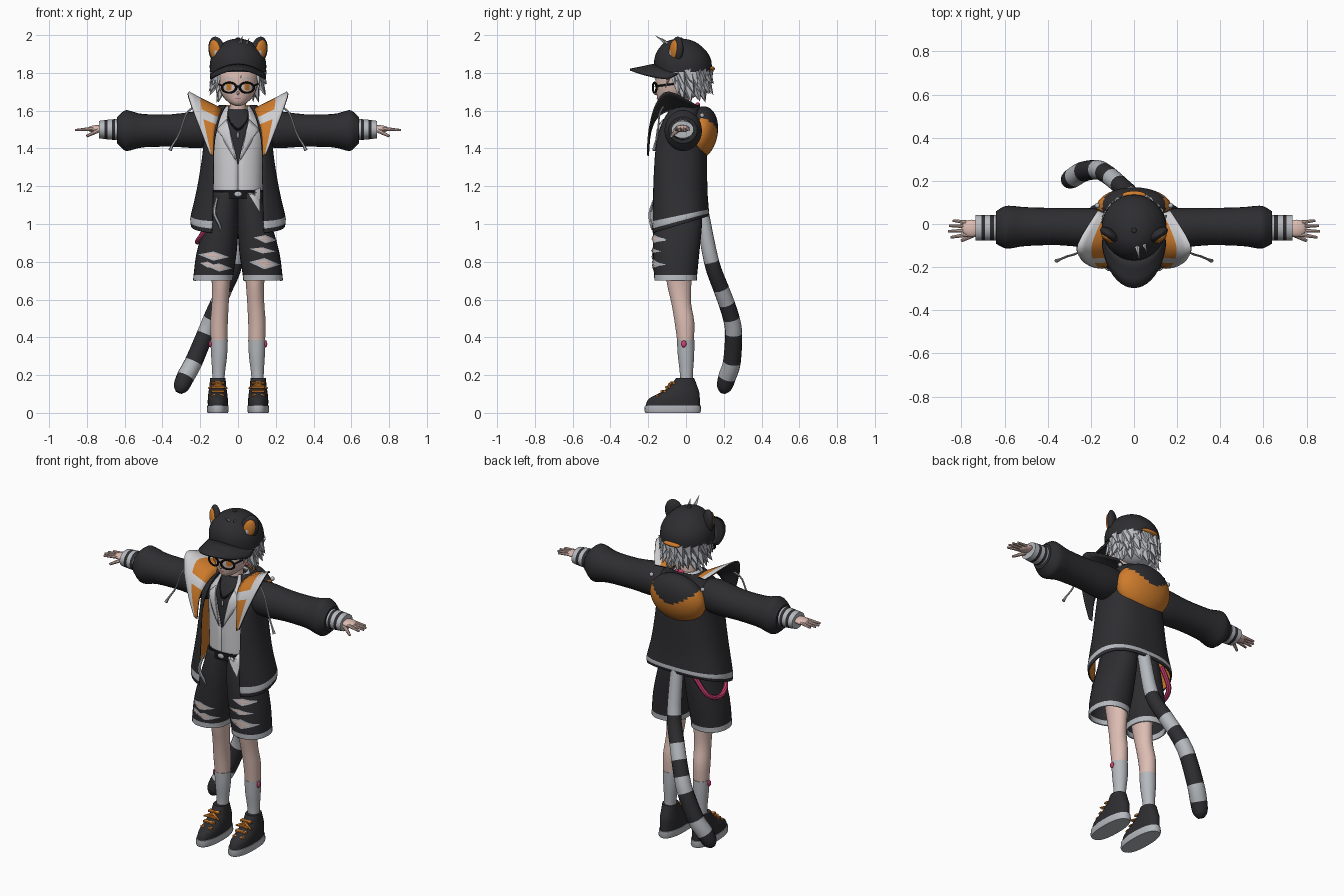
import bpy, bmesh, random
from math import sin, cos, pi, asin, radians, copysign
from mathutils import Vector, Matrix, Euler
from mathutils.bvhtree import BVHTree

random.seed(4)
if "Cube" in bpy.data.objects:
    bpy.data.objects.remove(bpy.data.objects["Cube"])

COLOURS = {"black_cloth": (.027, .027, .031), "light_grey": (.46, .48, .51),
           "white_shirt": (.62, .62, .64), "orange": (.62, .2, .025),
           "skin": (.72, .51, .45), "pink": (.6, .05, .16),
           "hair_grey": (.5, .51, .55), "frame_black": (.008, .008, .01)}
MATS = {}
for key, rgb in COLOURS.items():
    m = bpy.data.materials.new(key)
    m.use_nodes = True
    m.diffuse_color = (*rgb, 1)
    m.node_tree.nodes["Principled BSDF"].inputs["Base Color"].default_value = (*rgb, 1)
    MATS[key] = m
TREES = {}


def finish(name, bm, mats, mirror=False, solid=0, lining=0):
    """Turn a bmesh into a smooth object, optionally mirrored and thickened."""
    TREES[name] = BVHTree.FromBMesh(bm)
    me = bpy.data.meshes.new(name)
    bm.to_mesh(me)
    bm.free()
    ob = bpy.data.objects.new(name, me)
    bpy.context.collection.objects.link(ob)
    for k in mats.split():
        me.materials.append(MATS[k])
    if solid:
        mod = ob.modifiers.new("thickness", "SOLIDIFY")
        mod.thickness, mod.offset, mod.material_offset = solid, -1, lining
    if mirror:
        ob.modifiers.new("mirror", "MIRROR").use_clip = False
    bpy.ops.object.select_all(action="DESELECT")
    ob.select_set(True)
    bpy.context.view_layer.objects.active = ob
    bpy.ops.object.shade_smooth_by_angle(angle=radians(40))
    return ob


def smooth(pts, sub):
    """Catmull-Rom interpolation of equal-length tuples."""
    out = []
    for i in range(len(pts) - 1):
        a, b, c, d = (pts[max(0, min(len(pts) - 1, i + k))] for k in (-1, 0, 1, 2))
        for s in range(sub):
            t = s / sub
            out.append([q + .5 * t * (r - p + t * (2*p - 5*q + 4*r - w + t * (3*(q - r) + w - p)))
                        for p, q, r, w in zip(a, b, c, d)])
    return out + [list(pts[-1])]


def skin_rows(rows, closed, caps=False, rule=None, sub=1):
    bm = bmesh.new()
    vs = [[bm.verts.new(p) for p in row] for row in rows]
    n = len(vs[0])
    for i in range(len(vs) - 1):
        for j in range(n if closed else n - 1):
            k = (j + 1) % n
            f = bm.faces.new((vs[i][j], vs[i][k], vs[i+1][k], vs[i+1][j]))
            if rule:
                f.material_index = int(rule(i // sub, j))
    if caps:
        bm.faces.new(vs[0][::-1])
        top = bm.faces.new(vs[-1])
        if rule:
            top.material_index = int(rule((len(vs) - 2) // sub, 0))
    return bm


def loft(name, secs, mats, axis="z", n=28, p=1, sub=3, caps=True, rule=None, warp=None, **kw):
    """Sections: position, centre a, centre b, radius a, radius b[, front gap]."""
    opened, rows = len(secs[0]) == 6, []
    for sec in smooth(secs, sub):
        t, a, b, ra, rb = sec[:5]
        s0 = asin(max(0, min(.98, sec[5] / ra)) ** (1 / p)) if opened else 0
        row = []
        for j in range(n):
            u = s0 + (2*pi - 2*s0) * j / (n - 1 if opened else n)
            q = (a + ra * copysign(abs(sin(u)) ** p, sin(u)),
                 b - rb * copysign(abs(cos(u)) ** p, cos(u)), t)
            q = Vector(q if axis == "z" else (q[2], q[0], q[1]))
            row.append(warp(q) if warp else q)
        rows.append(row)
    return finish(name, skin_rows(rows, not opened, caps and not opened, rule, sub), mats, **kw)


def sweep(name, path, mats, n=12, sub=4, rule=None, **kw):
    """Round tube along points of x, y, z, radius."""
    pts = smooth(path, sub)
    rows = []
    for i, q in enumerate(pts):
        tan = Vector(pts[min(i + 1, len(pts) - 1)][:3]) - Vector(pts[max(i - 1, 0)][:3])
        rot = Vector((0, 0, -1)).rotation_difference(tan)
        rows.append([Vector(q[:3]) + rot @ Vector((cos(2*pi*j/n), -sin(2*pi*j/n), 0)) * q[3]
                     for j in range(n)])
    return finish(name, skin_rows(rows, True, True, rule, sub), mats, **kw)


def decal(name, low, high, target, mat, off=.004, n=10, **kw):
    """Thin patch between two x-z lines, laid on the front of a target."""
    def at(line, t):
        f = t * (len(line) - 1)
        i = min(int(f), len(line) - 2)
        return Vector(line[i]).lerp(Vector(line[i + 1]), f - i)
    rows = []
    for r in range(5):
        row = []
        for j in range(n + 1):
            x, z = at(low, j / n).lerp(at(high, j / n), r / 4)
            hit = TREES[target].ray_cast(Vector((abs(x), -2, z)), Vector((0, 1, 0)))[0]
            row.append((x, (hit.y if hit else -.1) - off, z))
        rows.append(row)
    return finish(name, skin_rows(rows, False), mat, **kw)


def cone(bm, p0, p1, r0, r1=0, seg=5):
    p0, p1 = Vector(p0), Vector(p1)
    rot = (p1 - p0).to_track_quat("Z", "Y").to_matrix().to_4x4()
    bmesh.ops.create_cone(bm, cap_ends=True, segments=seg, radius1=r0, radius2=r1,
                          depth=(p1 - p0).length, matrix=Matrix.Translation((p0 + p1) / 2) @ rot)


def ball(bm, loc, size, rot=(0, 0, 0), seg=24):
    mat = Matrix.LocRotScale(Vector(loc), Euler([radians(a) for a in rot]), Vector(size))
    bmesh.ops.create_uvsphere(bm, u_segments=seg, v_segments=seg, radius=1, matrix=mat)


def ball_part(name, loc, size, mats, rot=(0, 0, 0), rule=None, **kw):
    bm = bmesh.new()
    ball(bm, loc, size, rot, 32)
    if rule:
        for f in bm.faces:
            f.material_index = int(rule(f.calc_center_median()))
    return finish(name, bm, mats, **kw)


# Shoes, socks and legs
loft("shoe_sole", [(0, .107, -.07, .054, .145), (.01, .107, -.07, .058, .15), (.04, .107, -.07, .056, .148)],
     "light_grey", p=.85, sub=1, mirror=True)
loft("shoe_upper", [(.04, .107, -.07, .053, .143), (.075, .107, -.062, .053, .135), (.11, .107, -.03, .049, .1),
     (.145, .107, -.012, .044, .07), (.185, .107, -.005, .041, .048)], "black_cloth", p=.9, mirror=True)
bm = bmesh.new()
for k in range(4):
    y, z = -.145 + .024 * k, .092 + .022 * k
    for s in (-1, 1):
        cone(bm, (.107 - .034, y + .008 * s, z), (.107 + .034, y - .008 * s, z), .007, .007, 6)
for s in (-1, 1):
    cone(bm, (.107, -.085, .15), (.107 + .05 * s, -.1, .13), .01, .005, 6)
finish("shoe_laces", bm, "orange", mirror=True)
loft("sock", [(.1, .105, .0, .032, .036), (.2, .103, .002, .033, .034), (.3, .1, 0, .042, .043),
     (.385, .1, -.002, .046, .046)], "light_grey", mirror=True)
loft("leg", [(.37, .1, -.002, .043, .043), (.48, .1, -.008, .046, .052), (.58, .094, -.025, .045, .052),
     (.68, .09, -.036, .048, .064), (.8, .09, -.04, .06, .075), (.98, .08, -.04, .07, .09)], "skin", mirror=True)
ball_part("sock_tag", (.147, -.012, .365), (.008, .014, .018), "pink", mirror=True)

# Shorts with pale hems, belt and frayed rips
loft("shorts", [(.7, .132, -.055, .106, .112), (.73, .13, -.055, .105, .114), (.85, .113, -.052, .106, .123),
     (1, .087, -.045, .09, .13), (1.1, .072, -.042, .075, .125), (1.17, .065, -.04, .068, .118)],
     "light_grey black_cloth", p=.9, caps=False, rule=lambda i, j: i > 0, mirror=True, solid=.008)
loft("belt", [(1.135, 0, -.04, .138, .123), (1.18, 0, -.04, .134, .12)], "frame_black", p=.85, sub=1)
ball_part("belt_buckle", (0, -.162, 1.158), (.02, .006, .014), "light_grey")
RIPS = [(-.13, .83, .06, .018), (-.1, .77, .05, .016), (-.16, .785, .03, .012),
        (.145, .92, .045, .016), (.13, .86, .05, .012), (.14, .79, .06, .022)]
for k, (x, z, w, h) in enumerate(RIPS):
    for mat, g, off in (("light_grey", 1.35, .003), ("skin", .85, .006)):
        low = [(x - w*g, z + .008), (x, z - h*g), (x + w*g, z - .006)]
        high = [(x - w*g, z + .009), (x, z + h*g), (x + w*g, z - .004)]
        decal(f"rip_{mat}_{k}", low, high, "shorts", mat, off)
    decal(f"rip_thread_{k}", [(x - w*.6, z - .002), (x + w*.6, z - .008)],
          [(x - w*.6, z + .003), (x + w*.6, z - .003)], "shorts", "light_grey", .009)
sweep("hip_chain", [(-.11, -.165, 1.14, .006), (-.125, -.19, 1.06, .009), (-.1, -.185, 1.0, .008),
      (-.09, -.18, .97, .004)], "light_grey", n=6)
sweep("hanging_strap", [(-.12, .09, 1.04, .014), (-.19, .07, .94, .014), (-.215, -.01, .905, .014),
      (-.2, -.09, .93, .014), (-.15, -.15, 1.0, .012)], "pink", n=8)

# Neck, undershirt and open shirt
loft("neck", [(1.54, 0, -.02, .046, .046), (1.68, 0, -.03, .042, .045)], "skin", sub=1)
loft("undershirt", [(1.16, 0, -.035, .12, .105), (1.4, 0, -.035, .125, .105), (1.5, 0, -.033, .13, .102),
     (1.56, 0, -.028, .09, .08), (1.605, 0, -.023, .052, .054)], "black_cloth", p=.85)
loft("shirt", [(1.15, 0, -.037, .133, .118, 0), (1.31, 0, -.037, .136, .12, 0), (1.5, 0, -.035, .14, .114, .046),
     (1.57, 0, -.028, .1, .09, .058), (1.625, 0, -.02, .066, .066, .05)], "white_shirt", p=.85, n=40, solid=.006)
decal("shirt_lapel", [(.012, 1.335), (.07, 1.43), (.085, 1.465)], [(.045, 1.5), (.06, 1.555), (.115, 1.5)],
      "undershirt", "white_shirt", .024, mirror=True, solid=.006)
decal("shirt_tail", [(.045, 1.175), (.115, 1.06)], [(.05, 1.19), (.12, 1.19)], "shorts", "white_shirt", .012)
sweep("necklace", [(-.06, -.08, 1.58, .005), (-.035, -.12, 1.53, .005), (0, -.145, 1.5, .006),
      (.035, -.12, 1.53, .005), (.06, -.08, 1.58, .005)], "frame_black", n=6)
ball_part("pendant", (0, -.148, 1.47), (.007, .005, .018), "light_grey")

# Open jacket, sloping hem, orange lining
def hem_slope(q):
    q.z += (q.y + .035) * .3 * max(0, min(1, (1.15 - q.z) / .15))
    return q
loft("jacket", [(.995, 0, -.036, .25, .155, .14), (1.015, 0, -.036, .252, .158, .138), (1.045, 0, -.036, .25, .157, .136),
     (1.2, 0, -.04, .215, .153, .132), (1.4, 0, -.04, .185, .15, .13), (1.52, 0, -.028, .185, .12, .11),
     (1.595, 0, -.015, .14, .09, .085), (1.63, 0, 0, .1, .075, .065)], "black_cloth light_grey orange",
     p=.8, n=48, rule=lambda i, j: i == 1, warp=hem_slope, solid=.008, lining=9)
loft("sleeve", [(.1, -.02, 1.505, .08, .08), (.2, -.018, 1.5, .092, .098), (.35, -.012, 1.495, .086, .086),
     (.5, -.012, 1.494, .09, .088), (.565, -.014, 1.494, .098, .103), (.6, -.015, 1.495, .097, .106),
     (.64, -.016, 1.497, .075, .07)], "black_cloth", axis="x", mirror=True)
loft("striped_cuff", [(x, -.018, 1.5, .059, r) for x, r in
     ((.62, .055), (.65, .055), (.668, .054), (.69, .052), (.708, .05), (.735, .046))],
     "light_grey black_cloth", axis="x", sub=1, rule=lambda i, j: i % 2, mirror=True)

# Hands with spread fingers
bm = bmesh.new()
ball(bm, (.755, -.02, 1.505), (.045, .04, .018), (0, 5, 0), 16)
for y0, y1, x1 in ((-.048, -.062, .85), (-.03, -.034, .862), (-.011, -.008, .858), (.006, .016, .84)):
    cone(bm, (.765, y0, 1.505), (x1, y1, 1.497), .0105, .006, 8)
cone(bm, (.735, -.045, 1.498), (.8, -.078, 1.465), .013, .007, 8)
finish("hand", bm, "skin", mirror=True)

# Hood pouch behind, raised lapel flaps in front, drawstrings
ball_part("hood", (0, .075, 1.48), (.175, .092, .145), "black_cloth orange", (-12, 0, 0),
          lambda c: c.y > .05 and c.z < 1.475 + 4 * c.x ** 2)
inner = [(.132, -.196, 1.36), (.125, -.185, 1.48), (.105, -.15, 1.56), (.09, -.08, 1.6), (.085, .03, 1.61)]
outer = [(.15, -.2, 1.37), (.2, -.19, 1.5), (.25, -.155, 1.63), (.262, -.09, 1.695), (.17, .06, 1.62)]
rows = [[Vector(a).lerp(Vector(b), v) for a, b in zip(smooth(inner, 4), smooth(outer, 4))]
        for v in (0, .2, .4, .62, .8, 1)]
finish("lapel_flap", skin_rows(rows, False, rule=lambda i, j: i < 3 and not 5 < j < 8),
       "black_cloth black_cloth white_shirt orange", mirror=True, solid=.008, lining=2)
sweep("drawstring", [(.235, -.12, 1.62, .005), (.275, -.14, 1.58, .005), (.31, -.15, 1.48, .005),
      (.345, -.165, 1.42, .006), (.36, -.17, 1.39, .01)], "light_grey", n=6, mirror=True)
ball_part("hood_eyelet", (.17, .085, 1.575), (.012, .012, .012), "light_grey", mirror=True)
ball_part("nape_label", (0, .062, 1.632), (.03, .012, .012), "pink")

# Head and face
loft("head", [(1.625, 0, -.108, .012, .018), (1.64, 0, -.093, .045, .052), (1.68, 0, -.07, .083, .085),
     (1.74, 0, -.058, .104, .104), (1.8, 0, -.05, .11, .11), (1.86, 0, -.04, .1, .1)], "skin")
decal("eye_white", [(.02, 1.715), (.045, 1.705), (.072, 1.718)], [(.02, 1.738), (.045, 1.748), (.075, 1.74)],
      "head", "white_shirt", mirror=True)
decal("iris", [(.034, 1.712), (.047, 1.706), (.062, 1.713)], [(.034, 1.742), (.047, 1.747), (.062, 1.742)],
      "head", "orange", .007, mirror=True)
decal("brow", [(.02, 1.762), (.05, 1.77), (.08, 1.76)], [(.02, 1.768), (.05, 1.778), (.08, 1.764)],
      "head", "hair_grey", mirror=True)
decal("mouth", [(-.015, 1.664), (.015, 1.664)], [(-.015, 1.668), (.015, 1.668)], "head", "pink")
ball_part("nose", (0, -.16, 1.693), (.007, .012, .009), "skin")
for s, side in ((1, "left"), (-1, "right")):
    bpy.ops.mesh.primitive_torus_add(location=(.047 * s, -.166, 1.722), major_radius=.035, minor_radius=.006,
                                     rotation=(pi / 2, 0, .25 * s), major_segments=24, minor_segments=8)
    rim = bpy.context.object
    rim.name, rim.scale = side + "_glasses_rim", (1.1, .78, 1)
    rim.data.materials.append(MATS["frame_black"])
bm = bmesh.new()
cone(bm, (-.012, -.172, 1.727), (.012, -.172, 1.727), .005, .005, 6)
for s in (-1, 1):
    cone(bm, (.083 * s, -.156, 1.73), (.112 * s, -.04, 1.745), .005, .005, 6)
finish("glasses_arms", bm, "frame_black")

# Layered spiky hair
bm = bmesh.new()
ball(bm, (0, .005, 1.765), (.122, .112, .1))
for z0, z1, r0, r1, start, count, thick in ((1.80, 1.735, .118, .152, 58, 15, .03), (1.77, 1.695, .108, .145, 66, 15, .032),
                                          (1.73, 1.66, .09, .118, 74, 13, .032), (1.81, 1.75, .125, .14, 64, 15, .03)):
    for k in range(count):
        t = radians(start + (360 - 2 * start) * k / (count - 1) + random.uniform(-5, 5))
        r, z = r1 + random.uniform(-.012, .012), z1 + random.uniform(-.018, .012)
        cone(bm, (r0 * sin(t), -r0 * cos(t) * .95, z0), (r * sin(t + .15), -r * cos(t + .15) * .95, z), thick)
for x, tip, z in ((-.09, -.11, 1.72), (-.06, -.075, 1.765), (-.02, -.04, 1.75), (.03, .015, 1.77),
                  (.07, .06, 1.76), (.1, .115, 1.72)):
    cone(bm, (x, -.13 + abs(x) * .5, 1.825), (tip, -.178 + abs(tip) * .6, z), .022)
cone(bm, (.01, -.08, 1.94), (.025, -.165, 2.0), .016)
cone(bm, (.04, -.08, 1.94), (.06, -.13, 1.985), .014)
finish("hair", bm, "hair_grey")

# Cap with visor, rear strap and ears
loft("cap", [(1.805, 0, -.015, .149, .15), (1.86, 0, -.017, .148, .152), (1.91, 0, -.022, .128, .134),
     (1.955, 0, -.028, .085, .092), (1.975, 0, -.03, .045, .05), (1.982, 0, -.03, .006, .006)], "black_cloth", n=36)
rows = []
for v in (0, .33, .67, 1):
    row = []
    for j in range(21):
        t = radians(-78 + 156 * j / 20)
        row.append(((.147 + .006 * v) * sin(t), (-.012 - .03 * v) - (.15 + .105 * v) * cos(t),
                    1.85 - .028 * v - .055 * sin(t) ** 2))
    rows.append(row)
finish("cap_visor", skin_rows(rows[::-1], False), "black_cloth", solid=.01)
ball_part("cap_rear_strap", (0, .135, 1.822), (.055, .018, .013), "orange")
ball_part("cap_button", (0, -.03, 1.982), (.012, .012, .006), "black_cloth")
ball_part("ear", (.112, -.05, 1.918), (.05, .026, .075), "black_cloth", (0, 14, 35), mirror=True)
ball_part("ear_inside", (.121, -.066, 1.921), (.033, .016, .054), "orange", (0, 14, 35), mirror=True)
ball_part("ear_tuft", (.115, -.078, 1.905), (.014, .01, .032), "hair_grey", (0, 14, 35), mirror=True)

# Striped tail, one band between each pair of points
sweep("tail", [(0, .085, 1.06, .036), (-.015, .135, .8, .04), (-.07, .185, .66, .042), (-.105, .215, .58, .043),
      (-.14, .24, .5, .044), (-.172, .252, .42, .045), (-.235, .243, .27, .047), (-.278, .218, .19, .047),
      (-.302, .203, .135, .04), (-.313, .197, .108, .018)], "light_grey black_cloth", n=16,
      rule=lambda i, j: i % 2 or i > 7)
